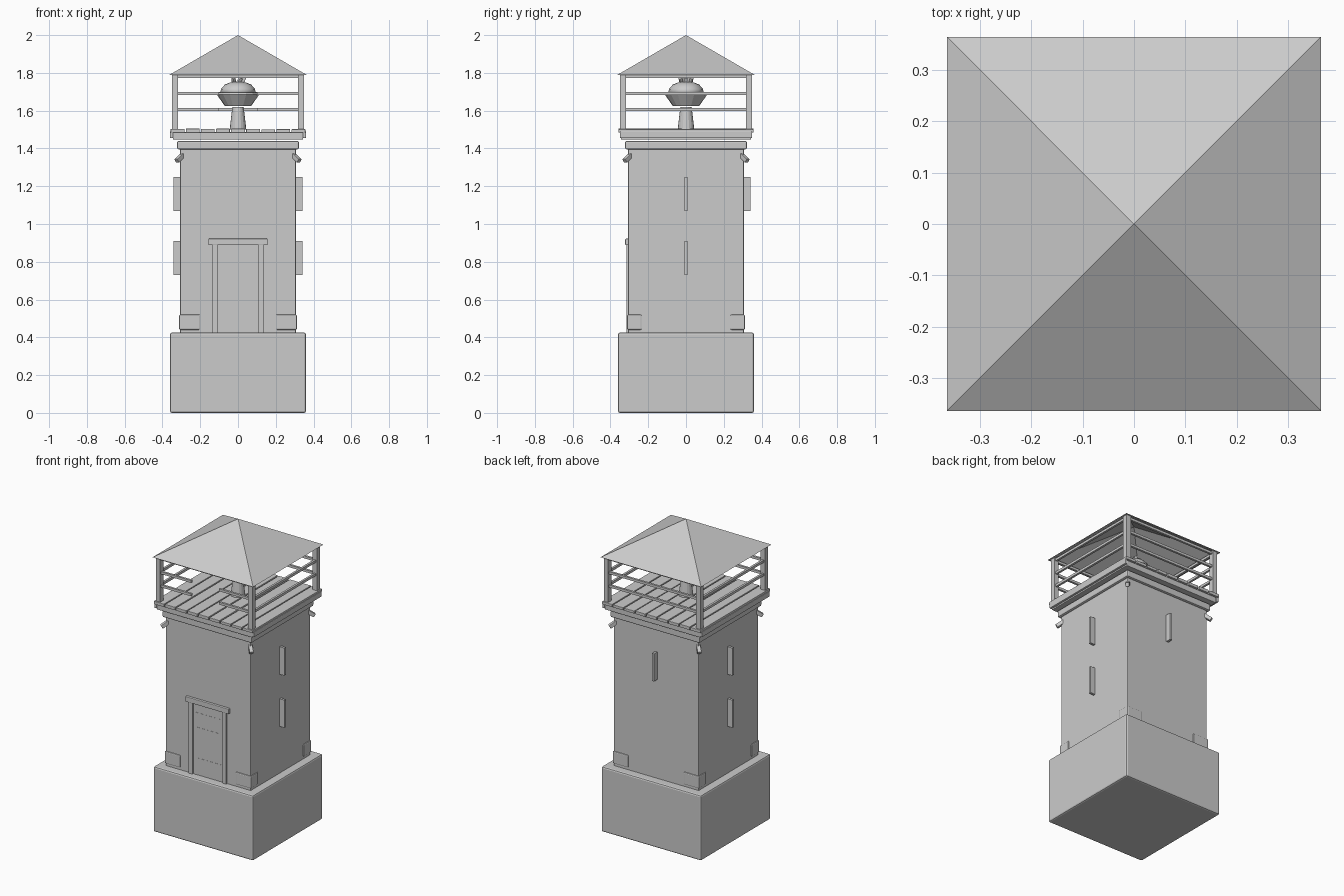
import bpy, bmesh, math, random
from mathutils import Vector

random.seed(4)
if "Cube" in bpy.data.objects:
    bpy.data.objects.remove(bpy.data.objects["Cube"])

grey = bpy.data.materials.new("plain grey")
grey.use_nodes = True
GREY = (0.6, 0.6, 0.6, 1)
grey.diffuse_color = GREY
grey.node_tree.nodes["Principled BSDF"].inputs["Base Color"].default_value = GREY


def finish(name, bm, bevel=0.0):
    bmesh.ops.recalc_face_normals(bm, faces=bm.faces)
    mesh = bpy.data.meshes.new(name)
    bm.to_mesh(mesh)
    bm.free()
    mesh.materials.append(grey)
    ob = bpy.data.objects.new(name, mesh)
    bpy.context.collection.objects.link(ob)
    if bevel:
        mod = ob.modifiers.new("Soft edges", 'BEVEL')
        mod.width = bevel
        mod.segments = 2
    return ob


def box(name, x, y, z, bevel=0.0, taper=1.0):
    """Box from (min, max) ranges; taper scales its top about the z axis."""
    bm = bmesh.new()
    bmesh.ops.create_cube(bm, size=1)
    for v in bm.verts:
        v.co = [r[0] if c < 0 else r[1] for c, r in zip(v.co, (x, y, z))]
        if v.co.z == max(z):
            v.co.x *= taper
            v.co.y *= taper
    return finish(name, bm, bevel)


def span(c, w):
    return (c - w / 2, c + w / 2)


def both(h):
    return (-h, h)


def lathe(name, profile, sides):
    bm = bmesh.new()
    verts = [bm.verts.new((r, 0, z)) for r, z in profile]
    edges = [bm.edges.new(p) for p in zip(verts, verts[1:])]
    bmesh.ops.spin(bm, geom=verts + edges, cent=(0, 0, 0), axis=(0, 0, 1),
                   angle=math.tau, steps=sides)
    bmesh.ops.remove_doubles(bm, verts=bm.verts, dist=0.0005)
    return finish(name, bm)


# Plinth, tapered shaft and cornice
box("plinth", both(0.36), both(0.36), (0, 0.425), 0.01)
box("shaft", both(0.306), both(0.306), (0.42, 1.41), 0.004, 0.91)
box("cornice", both(0.322), both(0.322), (1.395, 1.44), 0.008)

# Deck: frame, protruding joists and planks
box("deck_frame", both(0.345), both(0.345), (1.447, 1.485), 0.004)
for side in (-1, 1):
    box("deck_joist", both(0.36), span(side * 0.295, 0.035), (1.455, 1.486), 0.004)
    box("deck_edge_beam", span(side * 0.352, 0.016), both(0.35), (1.455, 1.49), 0.004)
PLANKS = 9
pitch = 0.72 / PLANKS
for i in range(PLANKS):
    drop = random.uniform(0, 0.004)
    box("deck_plank", span(-0.36 + pitch * (i + 0.5), pitch - 0.007), both(0.358),
        (1.484, 1.505 - drop), 0.002)

# Corner posts, diagonal struts and quoin stones
stones = [(0.44, 0.52, 0.312, 0.20, 0.235), (0.54, 0.615, 0.306, 0.235, 0.195),
          (0.655, 0.71, 0.299, 0.195, 0.24)]
for sx in (-1, 1):
    for sy in (-1, 1):
        box("roof_post", span(sx * 0.333, 0.032), span(sy * 0.333, 0.032), (1.49, 1.797))
        for low, high, out, inner_x, inner_y in stones:
            box("corner_stone", sorted((sx * inner_x, sx * out)),
                sorted((sy * inner_y, sy * out)), (low, high), 0.006)
        strut = box("corner_strut", both(0.012), both(0.012), both(0.06), 0.003)
        strut.location = (sx * 0.29, sy * 0.29, 1.368)
        strut.rotation_euler = Vector((sx, sy, -1)).to_track_quat('Z', 'X').to_euler()

# Railings, with a gap in the lower front rails
for z in (1.605, 1.692, 1.782):
    for side in (-1, 1):
        box("side_rail", span(side * 0.333, 0.014), both(0.333), span(z, 0.016))
    box("back_rail", both(0.333), span(0.333, 0.014), span(z, 0.016))
    if z > 1.7:
        box("front_rail", both(0.333), span(-0.333, 0.014), span(z, 0.016))
    else:
        for side in (-1, 1):
            box("front_rail", sorted((side * 0.1, side * 0.333)),
                span(-0.333, 0.014), span(z, 0.016))

# Hollow pyramid roof
bm = bmesh.new()
rims = []
for half, low, top in ((0.363, 1.79, 2.0), (0.352, 1.79, 1.99)):
    ring = [bm.verts.new((a * half, b * half, low))
            for a, b in ((-1, -1), (1, -1), (1, 1), (-1, 1))]
    tip = bm.verts.new((0, 0, top))
    for i in range(4):
        bm.faces.new((ring[i], ring[(i + 1) % 4], tip))
    rims.append(ring)
for i in range(4):
    j = (i + 1) % 4
    bm.faces.new((rims[0][i], rims[0][j], rims[1][j], rims[1][i]))
finish("roof", bm)

# Door, with frame, lintel and cross bars
box("door", both(0.1), (-0.303, -0.27), (0.42, 0.83))
box("door_head", both(0.1), (-0.301, -0.27), (0.83, 0.89))
for z in (0.53, 0.73, 0.825):
    box("door_bar", both(0.095), (-0.307, -0.29), span(z, 0.012))
for side in (-1, 1):
    box("door_post", span(side * 0.122, 0.028), (-0.316, -0.27), (0.42, 0.892), 0.003)
    box("door_stile", span(side * 0.098, 0.01), (-0.307, -0.28), (0.42, 0.83))
box("door_lintel", both(0.157), (-0.322, -0.27), (0.888, 0.922), 0.004)

# Narrow window fins on both sides and the back
for z in (0.82, 1.16):
    for side in (-1, 1):
        box("side_window", sorted((side * 0.26, side * 0.341)), both(0.008), span(z, 0.18))
box("back_window", both(0.008), (0.26, 0.341), (1.07, 1.25))

# Fire bowl: pedestal, bowl, ember mound and coals
lathe("pedestal", [(0, 1.5), (0.044, 1.5), (0.03, 1.62), (0, 1.62)], 16)
lathe("fire_bowl", [(0, 1.625), (0.07, 1.625), (0.112, 1.685), (0.108, 1.695), (0, 1.69)], 16)
mound = lathe("ember_mound", [(0, 1.69), (0.094, 1.69), (0.09, 1.715), (0.07, 1.738),
                              (0.04, 1.75), (0, 1.754)], 16)
mound.data.shade_smooth()
for i in range(5):
    a = math.tau * i / 5
    coal = box("coal", both(0.009), both(0.009), both(0.016), 0.003)
    coal.location = (0.028 * math.cos(a), 0.028 * math.sin(a), 1.76)
    coal.rotation_euler = (0.5 * math.sin(a), 0.4, a)
